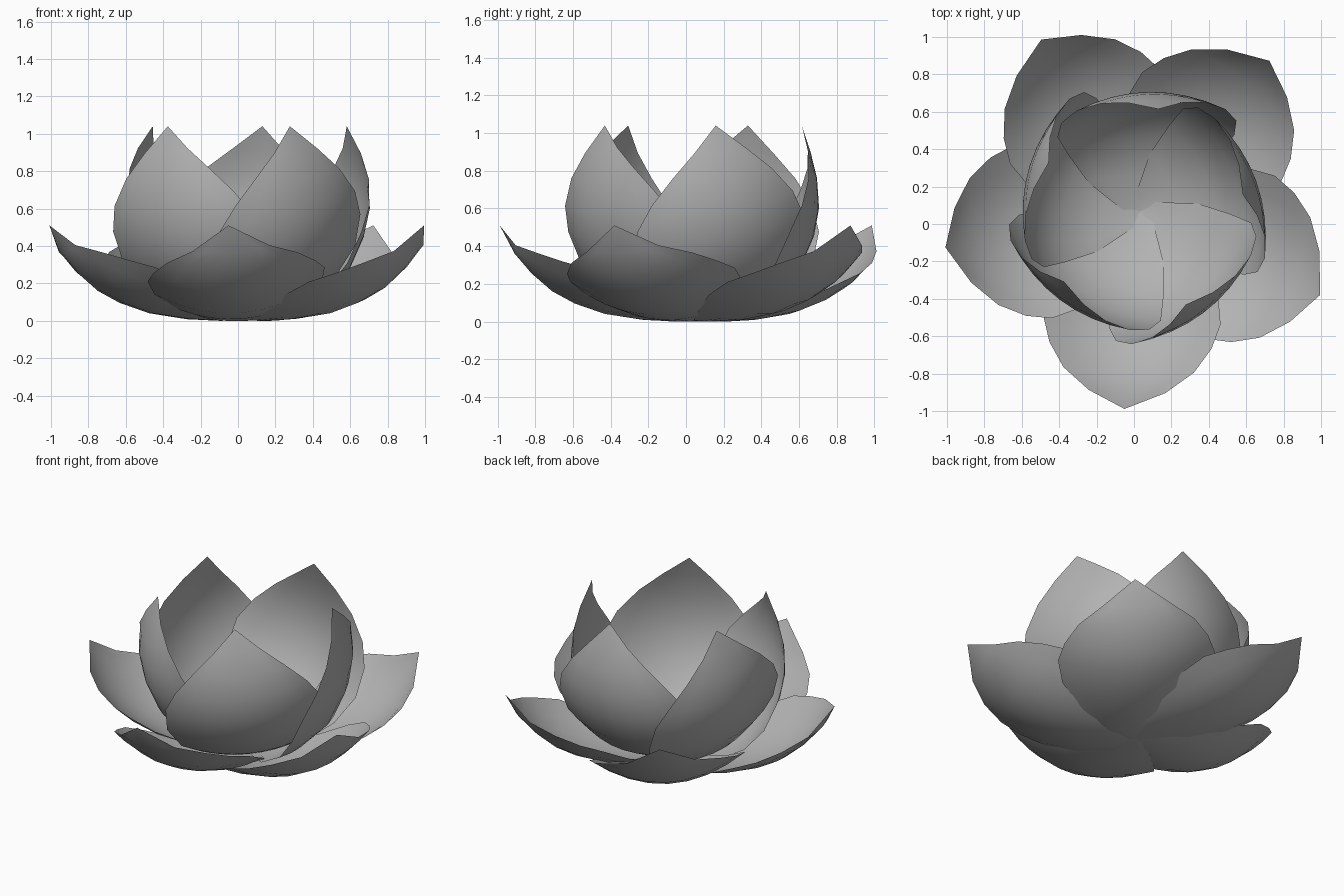
import bpy, bmesh, math
from mathutils import Vector, Matrix

if "Cube" in bpy.data.objects:
    bpy.data.objects.remove(bpy.data.objects["Cube"])

CENTRE = Vector((0.034, 0.068, 0.0))
CROSS = 8      # strips across a petal

# Petal stations from base to tip: radius, height, half width
OUTER = [(0, 0.005, 0.04), (0.12, 0.0, 0.18), (0.30, 0.01, 0.33), (0.50, 0.04, 0.45),
         (0.66, 0.095, 0.475), (0.78, 0.16, 0.435), (0.89, 0.255, 0.35),
         (0.98, 0.36, 0.205), (1.06, 0.51, 0)]
INNER = [(0, 0.02, 0.08), (0.20, 0.045, 0.28), (0.40, 0.14, 0.40), (0.54, 0.28, 0.475),
         (0.615, 0.45, 0.47), (0.643, 0.60, 0.40), (0.633, 0.76, 0.28),
         (0.60, 0.90, 0.145), (0.555, 1.04, 0)]

# Dull grey petals
grey = bpy.data.materials.new("petal_grey")
grey.diffuse_color = (0.45, 0.45, 0.45, 1)
grey.use_nodes = True
grey.node_tree.nodes["Principled BSDF"].inputs["Base Color"].default_value = grey.diffuse_color


def petal(name, stations, angle, roll, cup):
    """One cupped leaf-shaped sheet, rolled about its base-to-tip line."""
    base = Vector((stations[0][0], 0, stations[0][1]))
    tip = Vector((stations[-1][0], 0, stations[-1][1]))
    chord = (tip - base).normalized()
    inward = Vector((-chord.z, 0, chord.x))
    turn = Matrix.Rotation(math.radians(roll), 4, chord)
    place = (Matrix.Translation(CENTRE) @ Matrix.Rotation(math.radians(angle), 4, 'Z')
             @ Matrix.Translation(base) @ turn @ Matrix.Translation(-base))
    bm = bmesh.new()
    rows = []
    for r, z, w in stations[:-1]:
        row = []
        for i in range(CROSS + 1):
            t = w * (2 * i / CROSS - 1)
            p = Vector((r, t, z)) + inward * cup * t * t
            row.append(bm.verts.new(place @ p))
        rows.append(row)
    top = bm.verts.new(place @ tip)
    for a, b in zip(rows, rows[1:]):
        for i in range(CROSS):
            bm.faces.new((a[i], b[i], b[i + 1], a[i + 1]))
    for i in range(CROSS):
        bm.faces.new((rows[-1][i], top, rows[-1][i + 1]))
    # Outer side of the sheet faces outward
    bmesh.ops.reverse_faces(bm, faces=bm.faces[:])
    for f in bm.faces:
        f.smooth = True
    # Keep everything on the ground plane
    for v in bm.verts:
        v.co.z = max(v.co.z, 0.0)
    me = bpy.data.meshes.new(name)
    bm.to_mesh(me)
    bm.free()
    me.materials.append(grey)
    ob = bpy.data.objects.new(name, me)
    bpy.context.collection.objects.link(ob)


# Two rings of five petals, slightly uneven, each overlapping its neighbour
for k, angle in enumerate((-94.6, -25, 49.4, 120, 190.5)):
    petal(f"outer_petal_{k + 1}", OUTER, angle, 5, 0.75)
for k, angle in enumerate((9.3, 80, 152, 222.5, 296)):
    petal(f"inner_petal_{k + 1}", INNER, angle, 12, 0.68)
